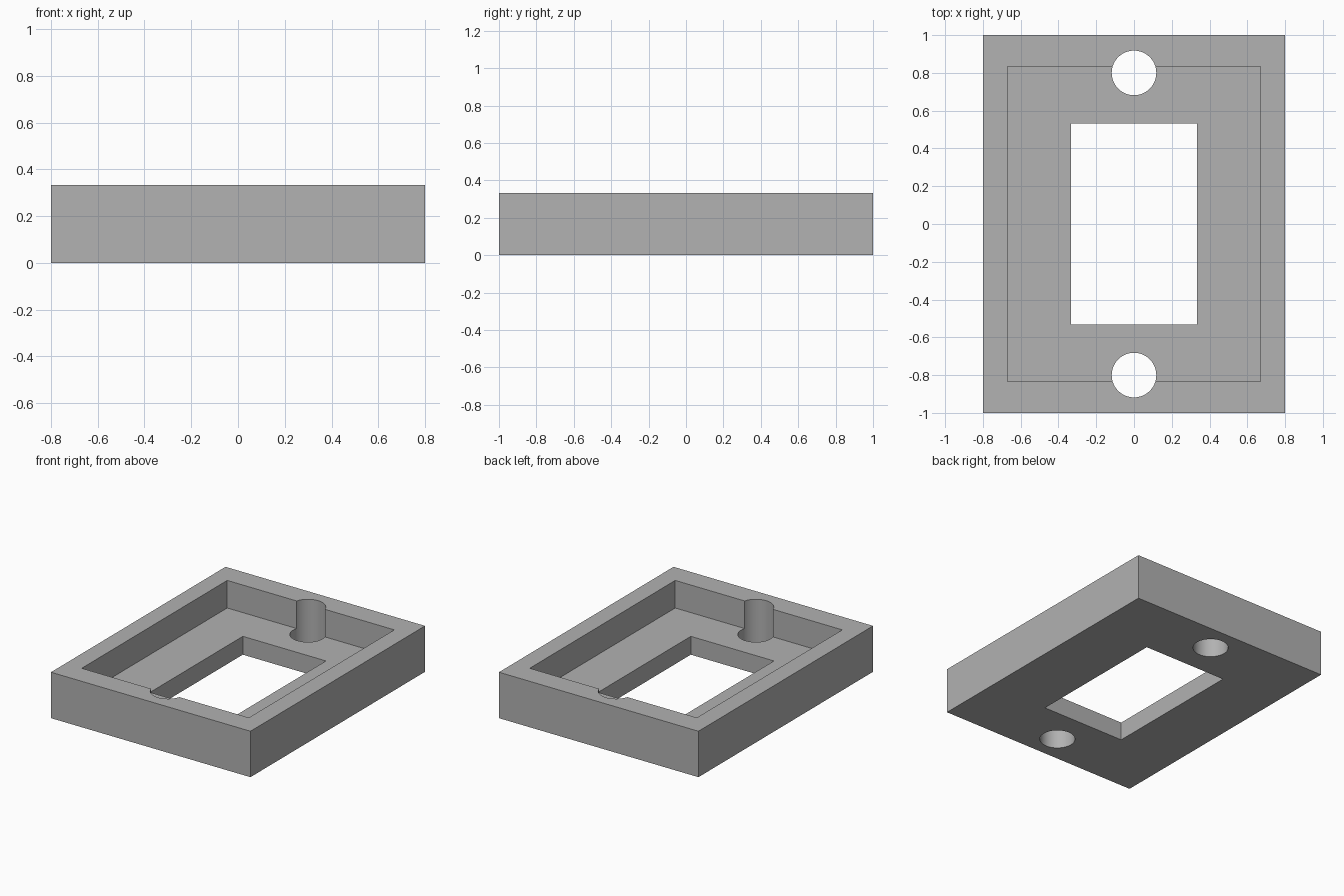
import bpy
import math

default = bpy.data.objects.get("Cube")
if default:
    bpy.data.objects.remove(default, do_unlink=True)

HEIGHT = 0.333
FLOOR = 0.133

grey = bpy.data.materials.new("plain_grey")
grey.use_nodes = True
colour = (0.445, 0.445, 0.445, 1)
grey.diffuse_color = colour
grey.node_tree.nodes["Principled BSDF"].inputs["Base Color"].default_value = colour


def box(name, width, depth, bottom, top):
    """Box centred on x and y, spanning bottom to top."""
    bpy.ops.mesh.primitive_cube_add(size=1, location=(0, 0, (bottom + top) / 2))
    obj = bpy.context.object
    obj.name = name
    obj.scale = (width, depth, top - bottom)
    bpy.ops.object.transform_apply(location=True, rotation=False, scale=True)
    obj.data.materials.append(grey)
    return obj


def hole(name, y):
    """Vertical round cutter for a screw hole."""
    bpy.ops.mesh.primitive_cylinder_add(
        vertices=64, radius=0.118, depth=1, location=(0, y, HEIGHT / 2))
    obj = bpy.context.object
    obj.name = name
    obj.data.materials.append(grey)
    return obj


# Outer block
frame = box("tray_frame", 1.6, 2, 0, HEIGHT)

# Recess, window and the screw holes that notch the end walls
cutters = [
    box("recess_cutter", 1.34, 1.667, FLOOR, HEIGHT + 0.2),
    box("window_cutter", 0.667, 1.063, -0.2, HEIGHT + 0.2),
    hole("front_hole_cutter", -0.8),
    hole("back_hole_cutter", 0.8),
]

bpy.ops.object.select_all(action="DESELECT")
frame.select_set(True)
bpy.context.view_layer.objects.active = frame
for cutter in cutters:
    cutter.hide_render = True
    mod = frame.modifiers.new(cutter.name, "BOOLEAN")
    mod.operation = "DIFFERENCE"
    mod.solver = "EXACT"
    mod.object = cutter
    bpy.ops.object.modifier_apply(modifier=mod.name)
    bpy.data.objects.remove(cutter, do_unlink=True)

# Round hole walls stay smooth, every edge stays crisp
bpy.ops.object.shade_smooth_by_angle(angle=math.radians(30))
